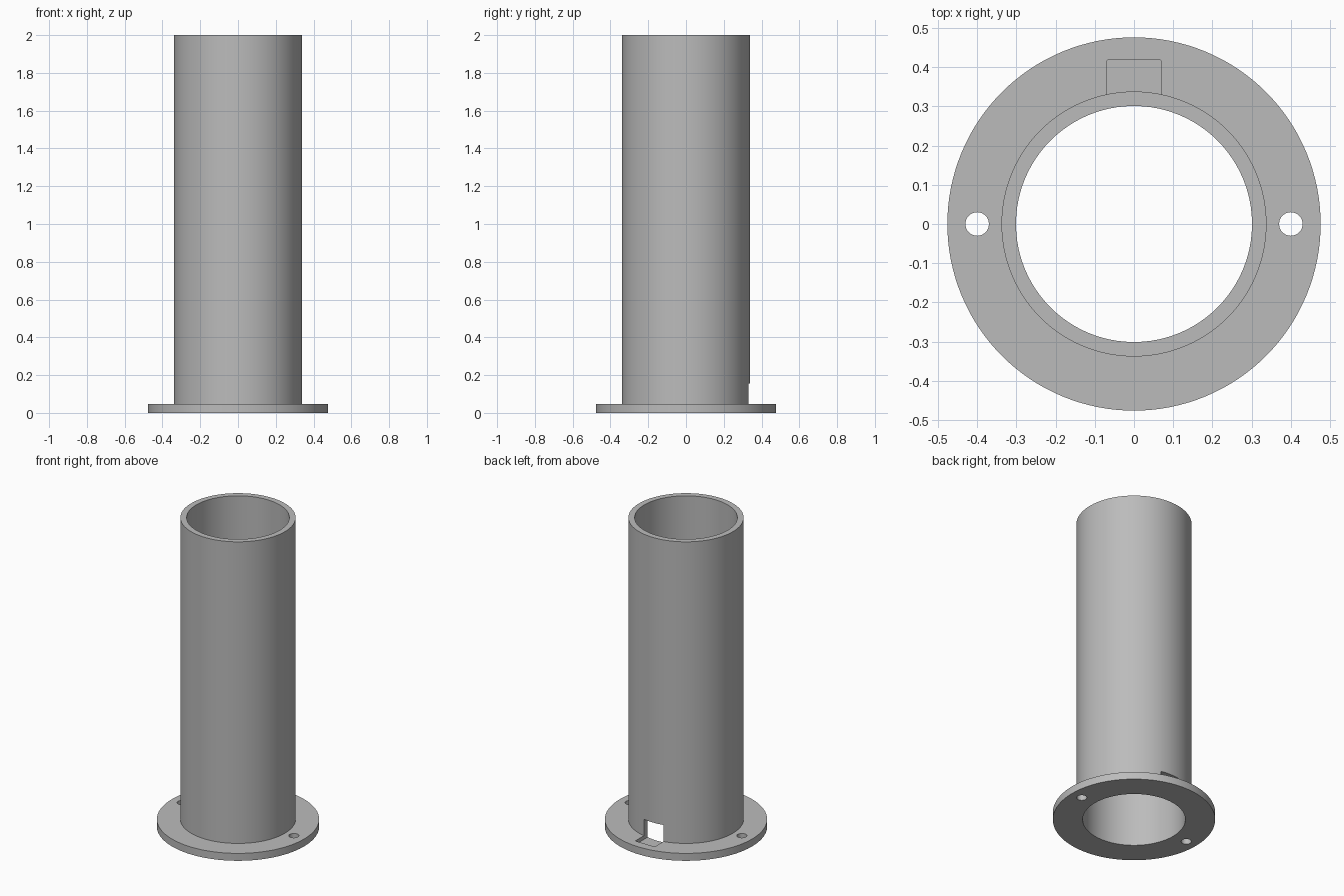
import bpy
import bmesh
import math

cube = bpy.data.objects.get("Cube")
if cube:
    bpy.data.objects.remove(cube, do_unlink=True)

BORE, TUBE, FLANGE = 0.301, 0.338, 0.476
THICK, HEIGHT = 0.048, 2.0
SEGMENTS = 128

# Plain grey metal
grey = bpy.data.materials.new("grey metal")
grey.use_nodes = True
colour = (0.5, 0.5, 0.5, 1)
grey.diffuse_color = colour
grey.node_tree.nodes["Principled BSDF"].inputs["Base Color"].default_value = colour


def make_object(name, bm):
    bmesh.ops.recalc_face_normals(bm, faces=bm.faces)
    mesh = bpy.data.meshes.new(name)
    bm.to_mesh(mesh)
    bm.free()
    mesh.materials.append(grey)
    obj = bpy.data.objects.new(name, mesh)
    bpy.context.collection.objects.link(obj)
    return obj


def select_only(obj):
    bpy.ops.object.select_all(action="DESELECT")
    obj.select_set(True)
    bpy.context.view_layer.objects.active = obj


def cut(target, cutter):
    cutter.hide_render = True
    mod = target.modifiers.new("cut", "BOOLEAN")
    mod.operation = "DIFFERENCE"
    mod.solver = "EXACT"
    mod.object = cutter
    select_only(target)
    bpy.ops.object.modifier_apply(modifier=mod.name)
    bpy.data.objects.remove(cutter, do_unlink=True)


# Flanged tube: an L-shaped wall section turned about z
bm = bmesh.new()
section = [(BORE, 0), (FLANGE, 0), (FLANGE, THICK), (TUBE, THICK), (TUBE, HEIGHT), (BORE, HEIGHT)]
verts = [bm.verts.new((r, 0, z)) for r, z in section]
edges = [bm.edges.new((verts[i - 1], verts[i])) for i in range(len(verts))]
bmesh.ops.spin(bm, geom=verts + edges, cent=(0, 0, 0), axis=(0, 0, 1),
               angle=math.tau, steps=SEGMENTS, use_merge=True)
bmesh.ops.remove_doubles(bm, verts=bm.verts, dist=1e-5)
tube = make_object("flanged_tube", bm)

# Two bolt holes through the flange
for side in (-1, 1):
    bm = bmesh.new()
    bmesh.ops.create_cone(bm, cap_ends=True, segments=32, radius1=0.03, radius2=0.03, depth=0.2)
    bmesh.ops.translate(bm, vec=(side * 0.4, 0, 0), verts=bm.verts)
    cut(tube, make_object("bolt_hole_cutter", bm))

# Rear slot: a window through the wall and a shallow pocket in the flange
x, y0, y1, z0, z1 = 0.07, 0.2, 0.419, 0.024, 0.155
bm = bmesh.new()
bmesh.ops.create_cube(bm, size=1)
bmesh.ops.scale(bm, vec=(2 * x, y1 - y0, z1 - z0), verts=bm.verts)
bmesh.ops.translate(bm, vec=(0, (y0 + y1) / 2, (z0 + z1) / 2), verts=bm.verts)
corners = [e for e in bm.edges if all(v.co.y > 0.4 for v in e.verts)
           and abs(e.verts[0].co.z - e.verts[1].co.z) > 0.05]
bmesh.ops.bevel(bm, geom=corners, offset=0.005, segments=3, profile=0.5, affect="EDGES")
cut(tube, make_object("rear_slot_cutter", bm))

select_only(tube)
bpy.ops.object.shade_smooth_by_angle(angle=math.radians(30))
